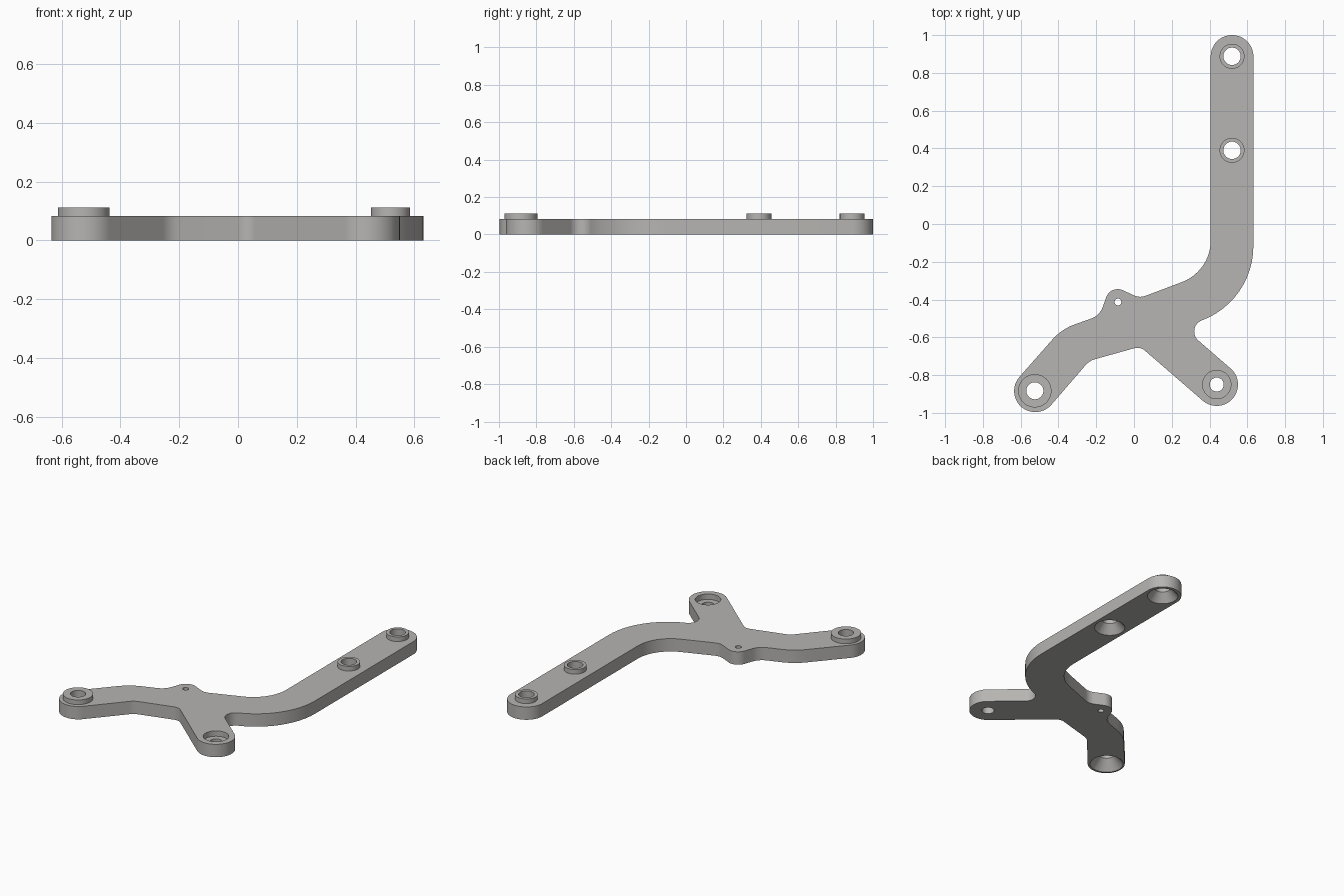
import bpy, bmesh, math
from mathutils import Vector

if "Cube" in bpy.data.objects:
    bpy.data.objects.remove(bpy.data.objects["Cube"])

PLATE_H, BOSS_H = 0.083, 0.113

metal = bpy.data.materials.new("warm_grey_metal")
metal.diffuse_color = (0.47, 0.46, 0.445, 1)
metal.use_nodes = True
metal.node_tree.nodes["Principled BSDF"].inputs["Base Color"].default_value = metal.diffuse_color


def make_object(name, bm):
    bmesh.ops.recalc_face_normals(bm, faces=bm.faces)
    mesh = bpy.data.meshes.new(name)
    bm.to_mesh(mesh)
    bm.free()
    mesh.materials.append(metal)
    obj = bpy.data.objects.new(name, mesh)
    bpy.context.collection.objects.link(obj)
    return obj


def rounded_outline(corners):
    """Replace each (x, y, radius) corner with a tangent arc."""
    out, n = [], len(corners)
    for i, (x, y, r) in enumerate(corners):
        p = Vector((x, y))
        a = (Vector(corners[i - 1][:2]) - p).normalized()
        b = (Vector(corners[(i + 1) % n][:2]) - p).normalized()
        half = a.angle(b) / 2
        centre = p + (a + b).normalized() * r / math.sin(half)
        start = p + a * r / math.tan(half) - centre
        end = p + b * r / math.tan(half) - centre
        a0 = math.atan2(start.y, start.x)
        sweep = math.atan2(end.y, end.x) - a0
        sweep = (sweep + math.pi) % (2 * math.pi) - math.pi
        steps = max(4, round(abs(sweep) / math.radians(6)))
        for k in range(steps + 1):
            t = a0 + sweep * k / steps
            out.append(centre + Vector((math.cos(t), math.sin(t))) * r)
    return out


def lathe(name, x, y, profile, tube=False, sides=48):
    """Revolve (radius, z) rings; capped solid, or closed tube."""
    bm = bmesh.new()
    rings = [[bm.verts.new((x + r * math.cos(2 * math.pi * k / sides),
                            y + r * math.sin(2 * math.pi * k / sides), z))
              for k in range(sides)] for r, z in profile]
    pairs = list(zip(rings, rings[1:]))
    if tube:
        pairs.append((rings[-1], rings[0]))
    else:
        bm.faces.new(rings[0])
        bm.faces.new(rings[-1])
    for lo, hi in pairs:
        for k in range(sides):
            j = (k + 1) % sides
            bm.faces.new((lo[k], lo[j], hi[j], hi[k]))
    return make_object(name, bm)


def smooth(obj):
    bpy.ops.object.select_all(action='DESELECT')
    obj.select_set(True)
    bpy.context.view_layer.objects.active = obj
    bpy.ops.object.shade_smooth_by_angle(angle=math.radians(30))


# Three-armed plate outline, counter-clockwise
outline = rounded_outline([
    (0.632, 1.0, 0.1125), (0.406, 1.0, 0.1125),          # long arm end
    (0.406, -0.25, 0.235), (0.03, -0.392, 0.08),         # inner bend
    (-0.123, -0.321, 0.065), (-0.182, -0.485, 0.10),     # small ear
    (-0.383, -0.556, 0.28),
    (-0.682, -0.895, 0.113), (-0.511, -1.042, 0.113),    # left arm end
    (-0.236, -0.724, 0.10), (0.033, -0.649, 0.06),
    (0.449, -1.009, 0.1125), (0.597, -0.839, 0.1125),    # right foot end
    (0.26, -0.547, 0.063), (0.632, -0.41, 0.42),         # notch, outer bend
])
bm = bmesh.new()
base = bm.faces.new([bm.verts.new((p.x, p.y, 0)) for p in outline])
top = bmesh.ops.extrude_face_region(bm, geom=[base])
bmesh.ops.translate(bm, vec=(0, 0, PLATE_H),
                    verts=[v for v in top["geom"] if isinstance(v, bmesh.types.BMVert)])
plate = make_object("bracket_plate", bm)

# Bosses: name, x, y, outer radius, bore, countersink radius, countersink depth
bosses = [("arm_end_boss", 0.519, 0.888, 0.066, 0.046, 0.092, 0.055),
          ("arm_middle_boss", 0.519, 0.39, 0.066, 0.046, 0.092, 0.055),
          ("left_boss", -0.525, -0.883, 0.088, 0.045, 0.10, 0.065)]
cutters = []
for name, x, y, outer, bore, sink, depth in bosses:
    smooth(lathe(name, x, y, [(bore, PLATE_H), (outer, PLATE_H),
                              (outer, BOSS_H), (bore, BOSS_H)], tube=True))
    slope = (sink - bore) / depth
    cutters.append(lathe("countersink_cutter", x, y, [
        (sink + 0.02 * slope, -0.02), (bore, depth), (bore, 0.15)]))

# Counterbored foot hole and small pin hole
cutters.append(lathe("counterbore_cutter", 0.438, -0.85, [
    (0.037, -0.02), (0.037, 0.048), (0.075, 0.048), (0.075, 0.15)]))
cutters.append(lathe("pin_hole_cutter", -0.085, -0.413,
                     [(0.018, -0.02), (0.018, 0.15)], sides=24))

# Cut the holes and remove the cutters
bpy.context.view_layer.objects.active = plate
for cutter in cutters:
    cutter.hide_render = True
    mod = plate.modifiers.new("hole", 'BOOLEAN')
    mod.operation, mod.solver, mod.object = 'DIFFERENCE', 'EXACT', cutter
    bpy.ops.object.modifier_apply(modifier=mod.name)
    bpy.data.objects.remove(cutter)
smooth(plate)
